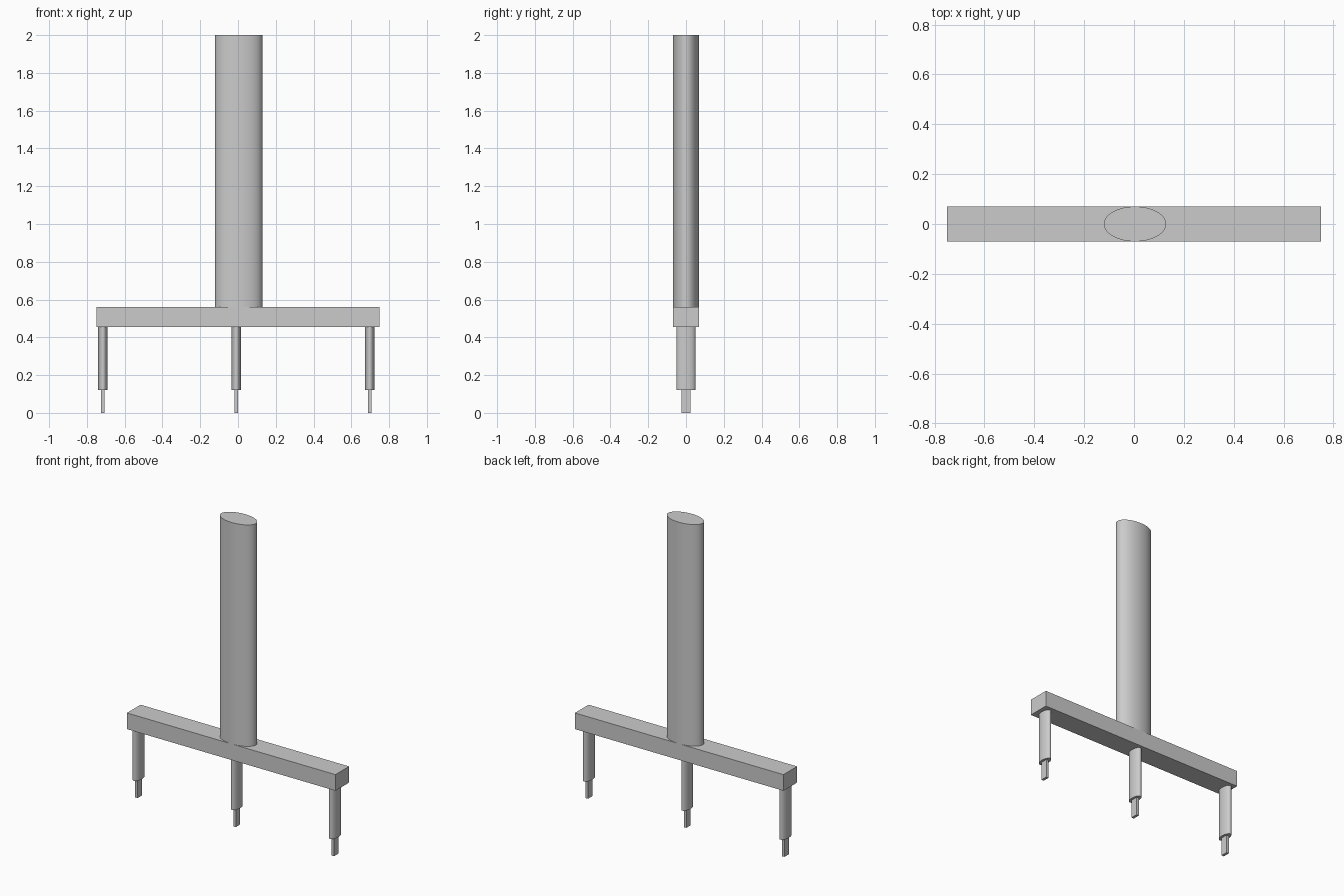
import bpy

cube = bpy.data.objects.get("Cube")
if cube:
    bpy.data.objects.remove(cube, do_unlink=True)

grey = bpy.data.materials.new("plain grey")
grey.use_nodes = True
colour = (0.6, 0.6, 0.6, 1)
grey.diffuse_color = colour
grey.node_tree.nodes["Principled BSDF"].inputs["Base Color"].default_value = colour


def finish(name, size):
    """Scale the active unit primitive to its full size and colour it."""
    obj = bpy.context.object
    obj.name = name
    obj.scale = size
    bpy.ops.object.transform_apply(location=False, rotation=False, scale=True)
    obj.data.materials.append(grey)


def box(name, x, low, high, width, depth):
    bpy.ops.mesh.primitive_cube_add(size=1, location=(x, 0, (low + high) / 2))
    finish(name, (width, depth, high - low))


def oval_post(name, x, low, high, width, depth):
    bpy.ops.mesh.primitive_cylinder_add(
        vertices=64, radius=0.5, depth=1, location=(x, 0, (low + high) / 2))
    finish(name, (width, depth, high - low))
    bpy.ops.object.shade_smooth_by_angle()


# Oval handle standing on the crossbar
oval_post("handle", 0.004, 0.56, 2.0, 0.25, 0.14)
box("crossbar", 0, 0.455, 0.56, 1.5, 0.14)

# Three oval prongs, each ending in a thin flat tip
for side, x in (("right", -0.715), ("middle", -0.009), ("left", 0.698)):
    oval_post(side + "_prong", x, 0.12, 0.455, 0.05, 0.1)
    box(side + "_tip", x, 0, 0.12, 0.018, 0.046)
